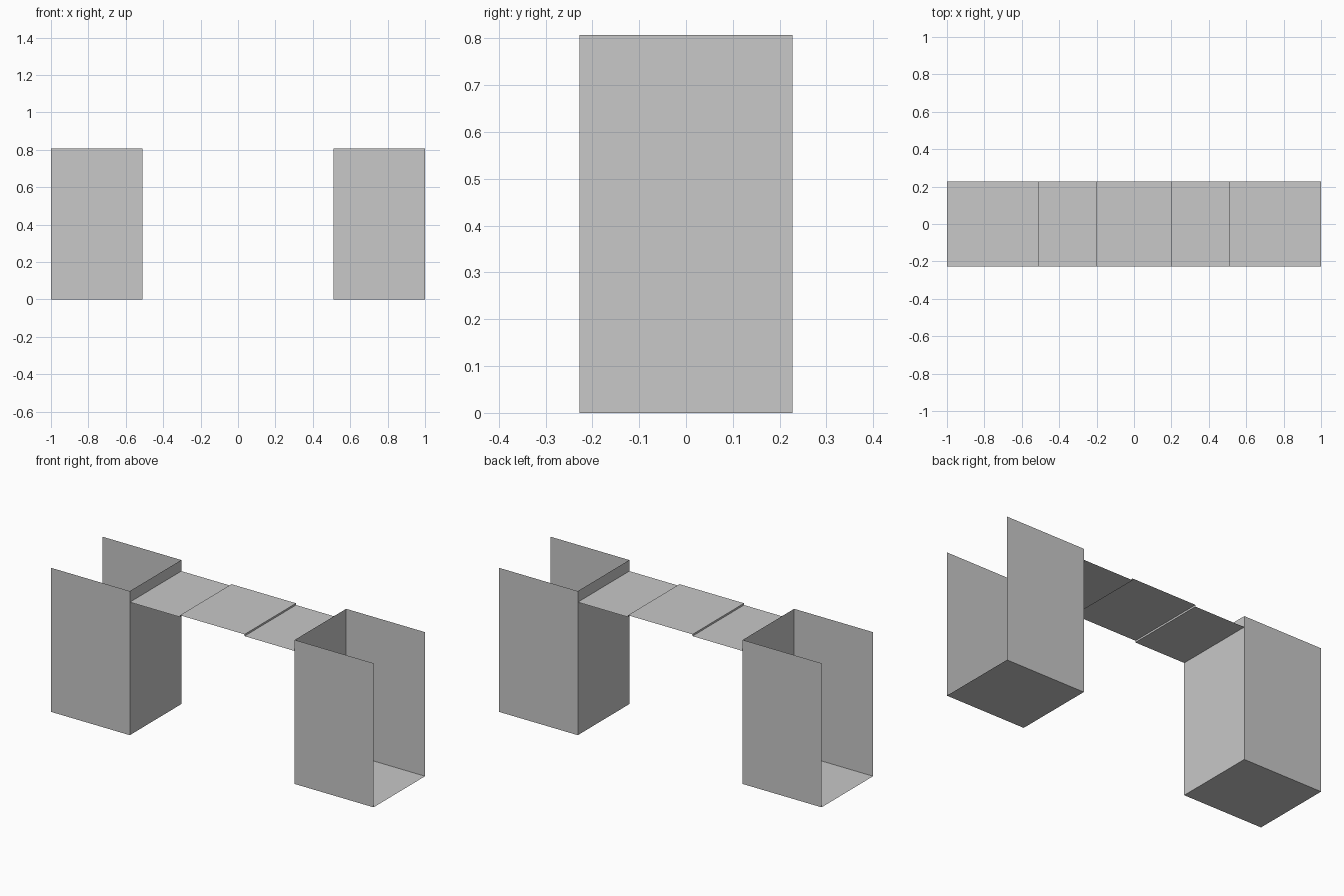
import bpy
import bmesh

cube = bpy.data.objects.get("Cube")
if cube:
    bpy.data.objects.remove(cube, do_unlink=True)

OUTER, INNER = 1.0, 0.511     # bin extent along x
HALF_Y, TOP = 0.228, 0.807    # half depth and full height
DECK, STEP, JOINT = 0.745, 0.01, 0.2

grey = bpy.data.materials.new("light grey")
grey.use_nodes = True
grey.diffuse_color = (0.58, 0.58, 0.58, 1)
grey.node_tree.nodes["Principled BSDF"].inputs["Base Color"].default_value = (0.58, 0.58, 0.58, 1)


def make_object(name, bm):
    mesh = bpy.data.meshes.new(name)
    bm.to_mesh(mesh)
    bm.free()
    mesh.materials.append(grey)
    obj = bpy.data.objects.new(name, mesh)
    bpy.context.collection.objects.link(obj)
    return obj


def open_bin(name, side):
    """Thin-walled bin, open at the top and on its outer side."""
    bm = bmesh.new()
    bmesh.ops.create_cube(bm, size=1)
    bm.normal_update()
    open_faces = [f for f in bm.faces
                  if f.normal.z > 0.5 or f.normal.x * side > 0.5]
    bmesh.ops.delete(bm, geom=open_faces, context='FACES_ONLY')
    bmesh.ops.scale(bm, vec=(OUTER - INNER, 2 * HALF_Y, TOP), verts=bm.verts)
    bmesh.ops.translate(bm, vec=(side * (OUTER + INNER) / 2, 0, TOP / 2), verts=bm.verts)
    return make_object(name, bm)


def sheet(name, profile):
    """Sweep an x-z profile across the depth of the model."""
    bm = bmesh.new()
    rows = [[bm.verts.new((x, y, z)) for y in (-HALF_Y, HALF_Y)] for x, z in profile]
    for a, b in zip(rows, rows[1:]):
        bm.faces.new((a[0], b[0], b[1], a[1]))
    return make_object(name, bm)


# End bins
open_bin("left_bin", 1)
open_bin("right_bin", -1)

# Bridge deck with a slightly raised middle panel
sheet("bridge_deck", [(-INNER, DECK), (-JOINT, DECK), (-JOINT, DECK + STEP),
                      (JOINT, DECK + STEP), (JOINT, DECK), (INNER, DECK)])
